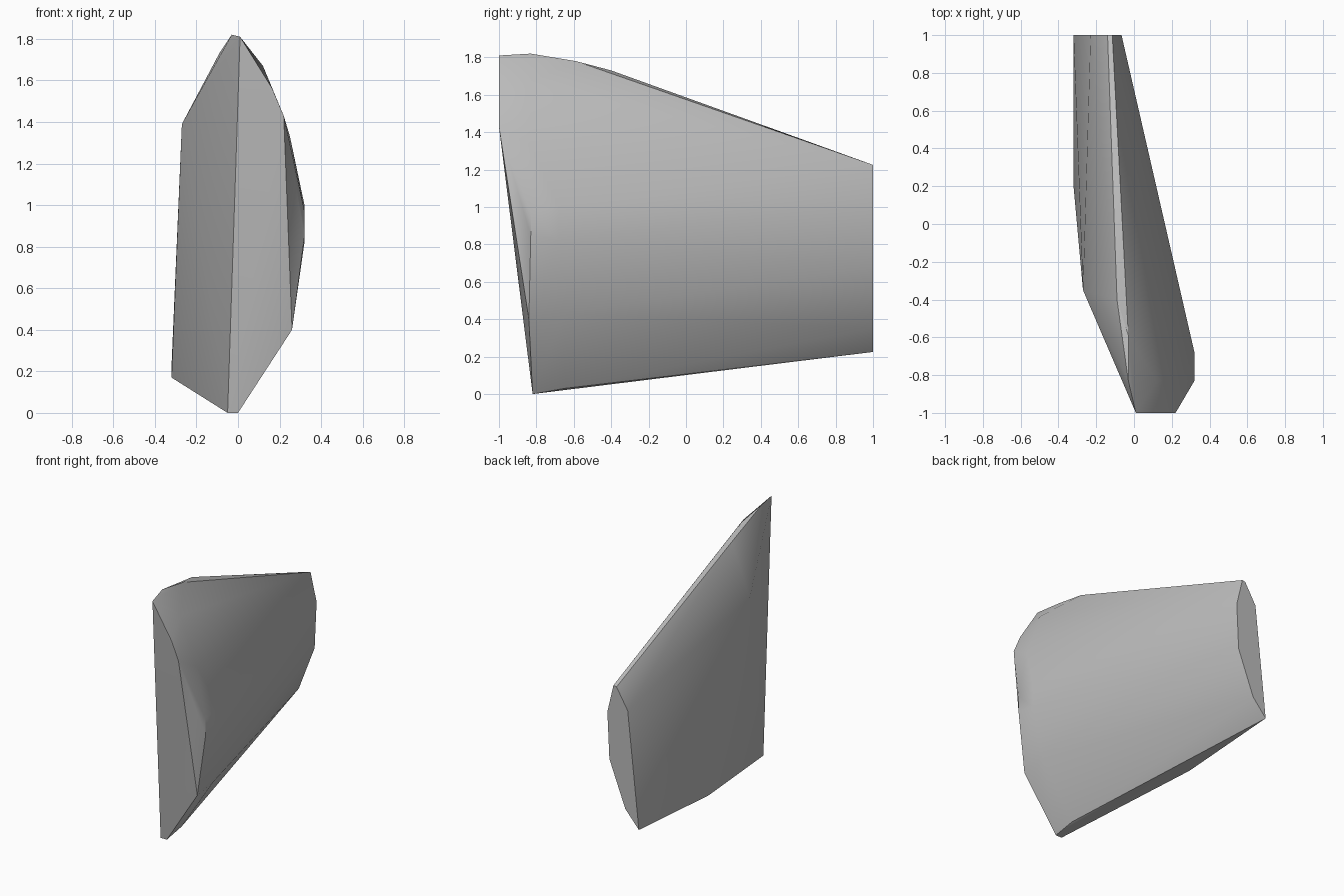
import bpy
import bmesh
import math
from mathutils import Vector

# Remove only the default cube
default_cube = bpy.data.objects.get("Cube")
if default_cube:
    bpy.data.objects.remove(default_cube, do_unlink=True)


def make_material(name, colour):
    """Create a plain matte material with one flat colour."""
    material = bpy.data.materials.new(name)
    material.use_nodes = True
    material.diffuse_color = colour
    shader = material.node_tree.nodes.get("Principled BSDF")
    shader.inputs["Base Color"].default_value = colour
    shader.inputs["Roughness"].default_value = 0.8
    return material


def make_hull(name, outlines, material, crease_angle):
    """Wrap a tight convex skin around the corner points of all outlines."""
    bm = bmesh.new()
    for outline in outlines:
        for corner in outline:
            bm.verts.new(Vector(corner))
    result = bmesh.ops.convex_hull(bm, input=list(bm.verts))

    # Drop corners that ended up inside the skin
    inside = [g for g in result["geom_interior"] if isinstance(g, bmesh.types.BMVert)]
    bmesh.ops.delete(bm, geom=inside, context="VERTS")

    # Merge the triangles of each flat face
    bmesh.ops.dissolve_limit(bm, angle_limit=math.radians(1),
                             verts=list(bm.verts), edges=list(bm.edges))
    bmesh.ops.recalc_face_normals(bm, faces=list(bm.faces))

    mesh = bpy.data.meshes.new(name)
    bm.to_mesh(mesh)
    bm.free()
    mesh.materials.append(material)
    obj = bpy.data.objects.new(name, mesh)
    bpy.context.collection.objects.link(obj)

    # Smooth the gentle curves and keep the hard edges
    bpy.ops.object.select_all(action="DESELECT")
    obj.select_set(True)
    bpy.context.view_layer.objects.active = obj
    bpy.ops.object.shade_smooth_by_angle(angle=math.radians(crease_angle))
    return obj


# Leaning front face, from the top corner down to the narrow foot
front_face = [
    (.01, -1, 1.81), (.165, -1, 1.56), (.22, -1, 1.43),
    (.26, -.84, .4), (0, -.82, 0), (-.05, -.82, 0),
]

# Rounded shoulder just behind the front face
front_shoulder = [
    (.12, -.83, 1.67), (.25, -.83, 1.33), (.32, -.83, .97), (.32, -.83, .85),
    (.32, -.68, 1), (.32, -.68, .82), (.26, -.65, .43), (0, -.65, .03),
]

# Narrow ridge along the top
top_ridge = [
    (-.03, -.83, 1.82), (-.03, -.59, 1.78), (-.06, -.45, 1.74), (-.09, -.4, 1.73),
]

# Upper and lower corners of the inner side
inner_side = [(-.27, -.35, 1.39), (-.32, .2, .17)]

# Flat back face
back_face = [
    (-.14, 1, 1.22), (-.115, 1, 1.225), (-.066, 1, 1.02), (-.082, 1, .68),
    (-.21, 1, .35), (-.32, 1, .225), (-.23, 1, 1.07),
]

grey = make_material("plain_grey", (.5, .5, .5, 1))
make_hull("slanted_panel",
          [front_face, front_shoulder, top_ridge, inner_side, back_face],
          grey, 30)
